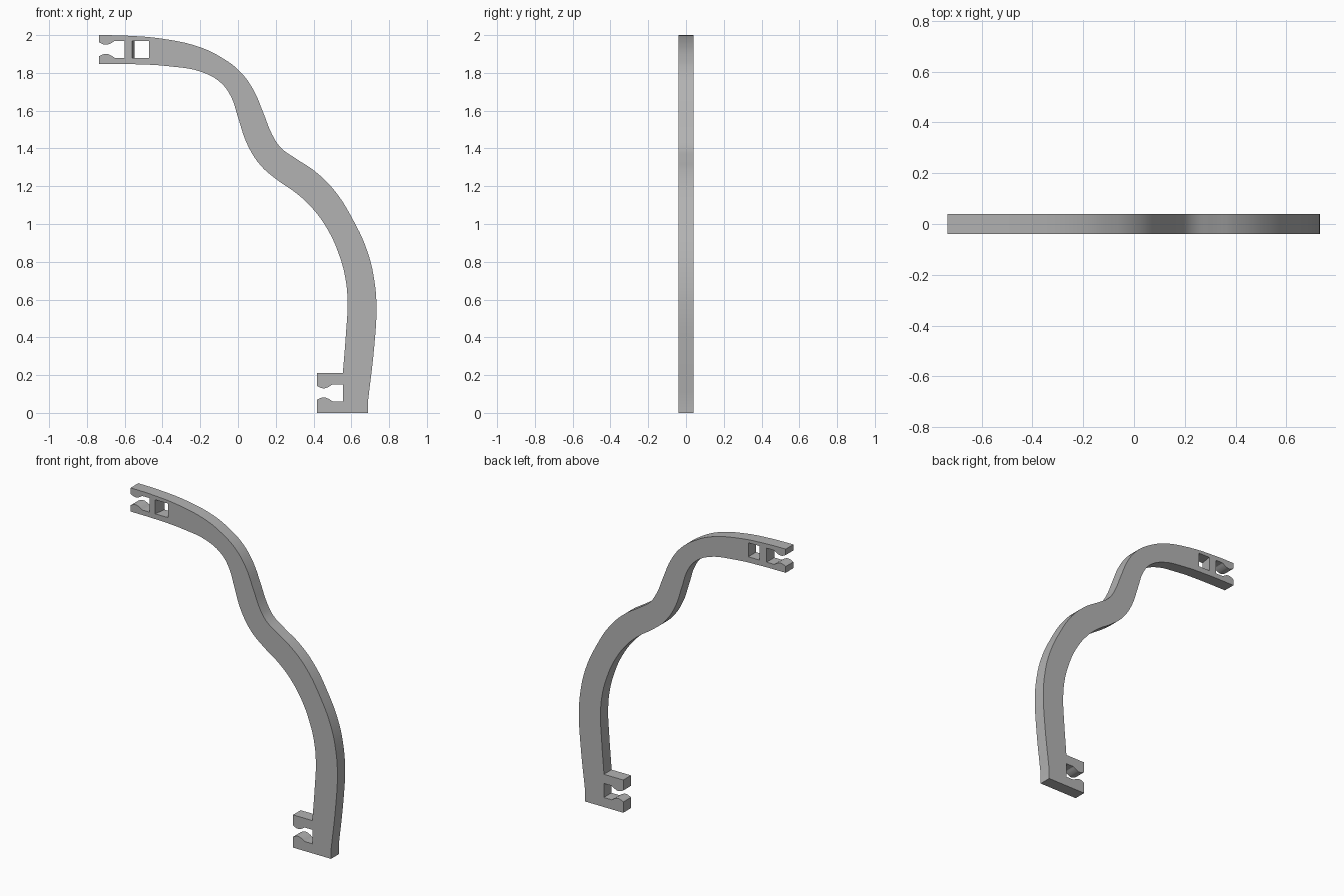
import bpy, bmesh, math
from mathutils import Matrix

if "Cube" in bpy.data.objects:
    bpy.data.objects.remove(bpy.data.objects["Cube"])

HALF = 0.039  # half of the plate thickness

grey = bpy.data.materials.new("plain grey")
grey.use_nodes = True
colour = (0.45, 0.45, 0.45, 1)
grey.diffuse_color = colour
grey.node_tree.nodes["Principled BSDF"].inputs["Base Color"].default_value = colour


def corner(*pts):
    return [(p, "VECTOR") for p in pts]


def smooth(*pts):
    return [(p, "AUTO") for p in pts]


def jaw(mouth, back, mid, gap, side):
    """One side of a snap slot, from the mouth inward, with a rounded bump."""
    z = lambda g: mid + side * g
    return (corner((mouth, z(gap - 0.008)))
            + smooth((mouth + 0.015, z(gap - 0.016)), (mouth + 0.036, z(gap - 0.021)),
                     (mouth + 0.06, z(gap - 0.014)))
            + corner((mouth + 0.082, z(gap)), (back, z(gap))))


def slot(mouth, back, mid, gap, first):
    """Whole snap slot, entered on the given side and left on the other."""
    return jaw(mouth, back, mid, gap, first) + jaw(mouth, back, mid, gap, -first)[::-1]


# Outer edge, from the upper end down to the foot
outer = (corner((-0.735, 2.0))
         + smooth((-0.59, 1.997), (-0.395, 1.98), (-0.204, 1.937), (-0.09, 1.883),
                  (0.008, 1.81), (0.08, 1.713), (0.135, 1.586), (0.18, 1.475),
                  (0.225, 1.406), (0.305, 1.347), (0.405, 1.281), (0.51, 1.178),
                  (0.61, 1.02), (0.685, 0.855), (0.722, 0.70), (0.733, 0.557),
                  (0.722, 0.36))
         + corner((0.688, 0.06), (0.688, 0)))

# Inner edge, from the foot back up to the upper end
inner = (corner((0.555, 0.21))
         + smooth((0.573, 0.44), (0.58, 0.573), (0.57, 0.705), (0.533, 0.843),
                  (0.475, 0.97), (0.395, 1.082), (0.31, 1.162), (0.204, 1.236),
                  (0.12, 1.31), (0.05, 1.42), (0.0, 1.565), (-0.035, 1.67),
                  (-0.088, 1.745), (-0.19, 1.804), (-0.365, 1.835), (-0.55, 1.846))
         + corner((-0.735, 1.848)))

lower_clip = (corner((0.418, 0)) + slot(0.418, 0.556, 0.106, 0.045, -1)
              + corner((0.418, 0.21)))
upper_clip = slot(-0.735, -0.6, 1.925, 0.045, -1)
window = corner((-0.555, 1.88), (-0.47, 1.88), (-0.47, 1.97), (-0.555, 1.97))

# Filled and extruded outline
curve = bpy.data.curves.new("bracket_outline", "CURVE")
curve.dimensions = "2D"
curve.fill_mode = "BOTH"
curve.extrude = HALF
curve.resolution_u = 5
for path in (outer + lower_clip + inner + upper_clip, window):
    spline = curve.splines.new("BEZIER")
    spline.bezier_points.add(len(path) - 1)
    spline.use_cyclic_u = True
    for point, ((x, z), kind) in zip(spline.bezier_points, path):
        point.co = (x, z, 0)
        point.handle_left_type = point.handle_right_type = kind
outline = bpy.data.objects.new("bracket_outline", curve)
bpy.context.collection.objects.link(outline)

# Solid mesh, stood upright
graph = bpy.context.evaluated_depsgraph_get()
mesh = bpy.data.meshes.new_from_object(outline.evaluated_get(graph))
bpy.data.objects.remove(outline)
mesh.transform(Matrix.Rotation(math.pi / 2, 4, "X"))
bm = bmesh.new()
bm.from_mesh(mesh)
bmesh.ops.remove_doubles(bm, verts=bm.verts, dist=0.0005)
# Slightly slanted wall of the window
for v in bm.verts:
    if abs(v.co.x + 0.555) < 0.002 and 1.87 < v.co.z < 1.975:
        v.co.x += 0.006 if v.co.y > 0 else -0.006
bmesh.ops.recalc_face_normals(bm, faces=bm.faces)
bm.to_mesh(mesh)
bm.free()

mesh.materials.clear()
mesh.materials.append(grey)
bracket = bpy.data.objects.new("curved_bracket", mesh)
bpy.context.collection.objects.link(bracket)
bpy.context.view_layer.objects.active = bracket
bracket.select_set(True)
bpy.ops.object.shade_smooth_by_angle(angle=math.radians(30))
